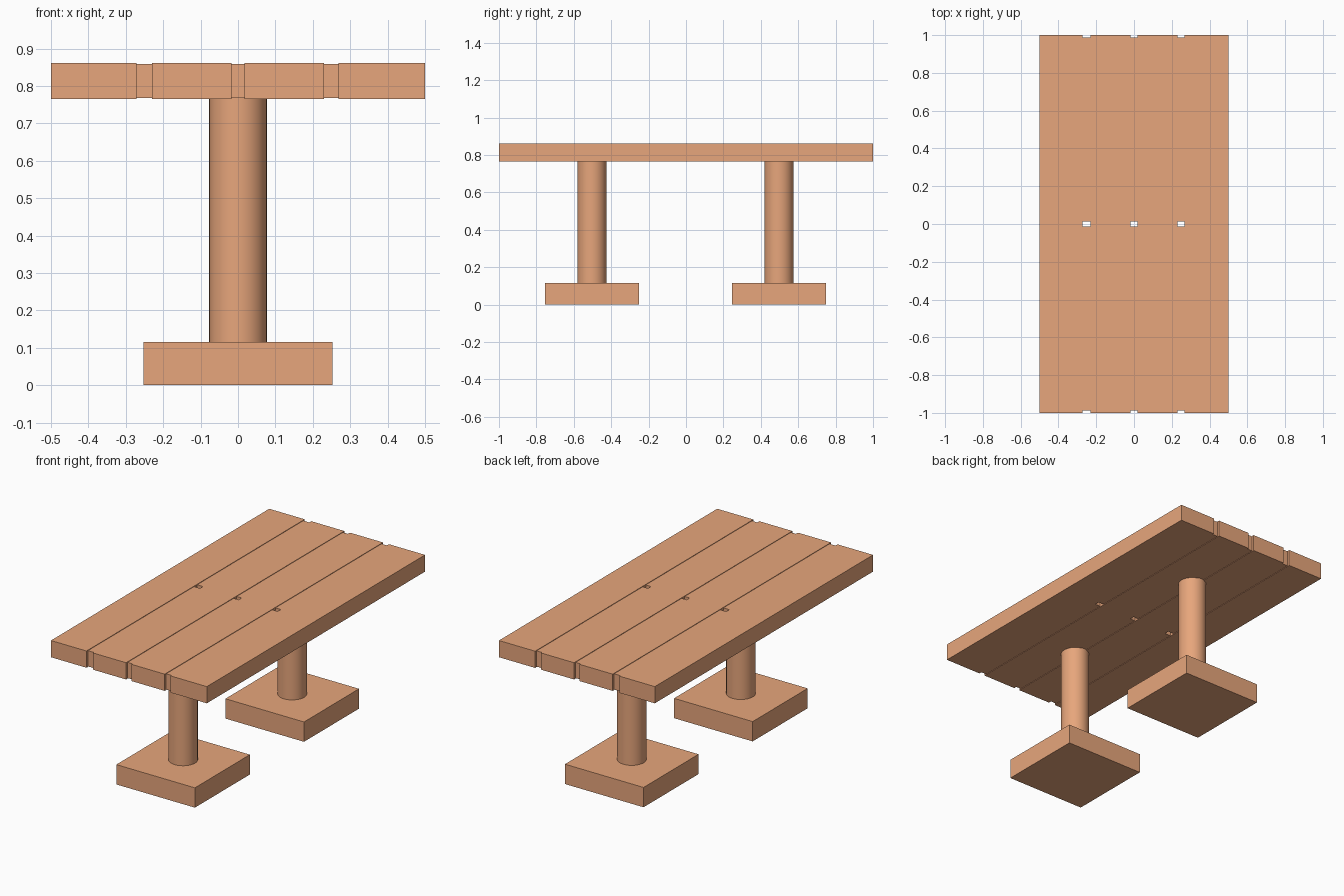
import bpy, math

if "Cube" in bpy.data.objects:
    bpy.data.objects.remove(bpy.data.objects["Cube"])

wood = bpy.data.materials.new("wood")
wood.diffuse_color = (0.80, 0.38, 0.20, 1)
wood.use_nodes = True
wood.node_tree.nodes["Principled BSDF"].inputs["Base Color"].default_value = wood.diffuse_color


def box(name, x0, x1, y0, y1, z0, z1):
    bpy.ops.mesh.primitive_cube_add(size=1, location=((x0 + x1) / 2, (y0 + y1) / 2, (z0 + z1) / 2))
    ob = bpy.context.object
    ob.name = name
    ob.scale = (x1 - x0, y1 - y0, z1 - z0)
    bpy.ops.object.transform_apply(location=False, rotation=False, scale=True)
    ob.data.materials.append(wood)
    return ob


BASE_H, TOP_Z0, TOP_Z1 = 0.115, 0.765, 0.862

# Four long planks of the table top
planks = [(-0.5, -0.272), (-0.23, -0.018), (0.018, 0.23), (0.268, 0.5)]
for i, (x0, x1) in enumerate(planks):
    box(f"plank_{i + 1}", x0, x1, -1, 1, TOP_Z0, TOP_Z1)

# Slightly sunken filler strips, leaving small slots at the middle and ends
for i in range(3):
    x0, x1 = planks[i][1], planks[i + 1][0]
    for side, y0, y1 in (("front", -0.987, -0.014), ("back", 0.014, 0.987)):
        box(f"{side}_filler_strip_{i + 1}", x0, x1, y0, y1, TOP_Z0 + 0.003, TOP_Z1 - 0.003)

# Two round legs on square bases
for side, y in (("front", -0.503), ("back", 0.497)):
    box(f"{side}_base", -0.252, 0.252, y - 0.252, y + 0.252, 0, BASE_H)
    top = TOP_Z0 + 0.003
    bpy.ops.mesh.primitive_cylinder_add(vertices=32, radius=0.077, depth=top - BASE_H,
                                        location=(0, y, (BASE_H + top) / 2))
    leg = bpy.context.object
    leg.name = f"{side}_leg"
    leg.data.materials.append(wood)
    bpy.ops.object.shade_smooth_by_angle(angle=math.radians(30))
